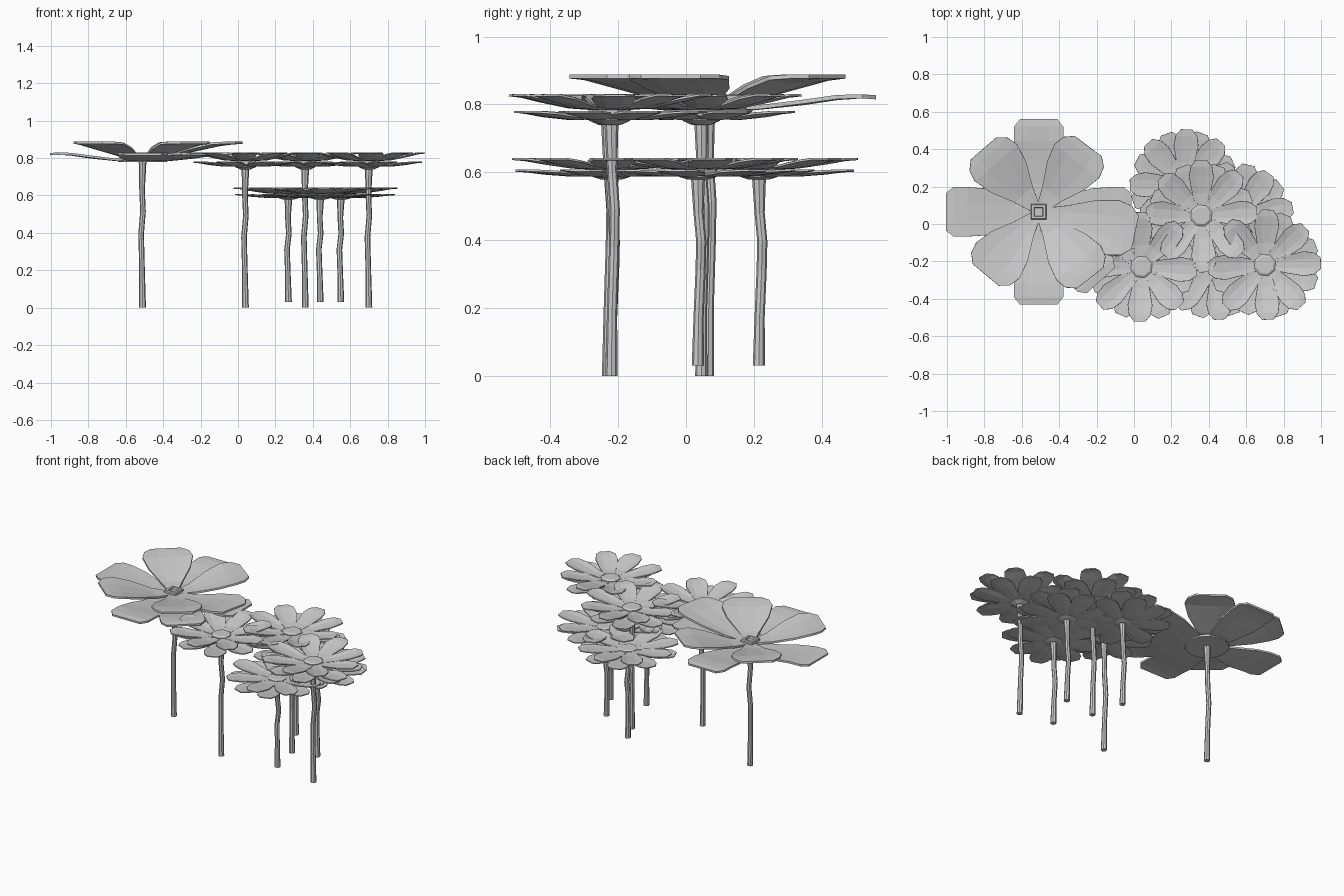
import bpy, bmesh, math, random
from mathutils import Vector

if "Cube" in bpy.data.objects:
    bpy.data.objects.remove(bpy.data.objects["Cube"])

random.seed(4)


def make_object(name, bm, thickness=0):
    bmesh.ops.recalc_face_normals(bm, faces=bm.faces)
    mesh = bpy.data.meshes.new(name)
    bm.to_mesh(mesh)
    bm.free()
    ob = bpy.data.objects.new(name, mesh)
    bpy.context.collection.objects.link(ob)
    if thickness:
        mod = ob.modifiers.new("thickness", "SOLIDIFY")
        mod.thickness = thickness
        mod.offset = 0
    return ob


def add_rings(bm, rings, n, turn=0):
    """Closed stack of n-sided rings: (x, y, z, radius)."""
    loops = [[bm.verts.new((x + r * math.cos(turn + math.tau * i / n),
                            y + r * math.sin(turn + math.tau * i / n), z))
              for i in range(n)] for x, y, z, r in rings]
    for a, b in zip(loops, loops[1:]):
        for i in range(n):
            j = (i + 1) % n
            bm.faces.new((a[i], a[j], b[j], b[i]))
    bm.faces.new(loops[0][::-1])
    bm.faces.new(loops[-1])


def add_petal(bm, centre, degrees, stations, length=1.0, zscale=1.0):
    """Petal strip with a centre crease: stations are (r, half width, z, edge lift)."""
    a = math.radians(degrees)
    out = Vector((math.cos(a), math.sin(a), 0))
    side = Vector((-math.sin(a), math.cos(a), 0))
    rows = []
    for r, w, z, lift in stations:
        rows.append([bm.verts.new(Vector(centre) + out * r * length + side * w * s
                     + Vector((0, 0, (z + lift * s * s) * zscale)))
                     for s in (-1, -0.4, 0.4, 1)])
    for p, q in zip(rows, rows[1:]):
        for i in range(3):
            bm.faces.new((p[i], p[i + 1], q[i + 1], q[i]))


def add_stem(name, x, y, z0, z1):
    # slightly wandering tapered stalk
    sway = [(0, 0, 0), (.25, -.003, .002), (.5, -.008, .008),
            (.65, .002, .010), (.8, -.003, .002), (1, 0, 0)]
    rings = [(x + dx, y + dy, z0 + (z1 - z0) * t,
              .018 if t < .1 else .015 if t < .9 else .021) for t, dx, dy in sway]
    bm = bmesh.new()
    add_rings(bm, rings, 8)
    make_object(name, bm)


# Big flower
bx, by = -.51, .065
add_stem("big_stem", bx, by, 0, .79)
upper = [(.03, .03, .803, 0), (.12, .065, .812, .004), (.24, .125, .842, .010),
         (.34, .15, .868, .010), (.40, .135, .878, .004), (.44, .09, .882, 0)]
lower = [(.03, .04, .788, 0), (.15, .085, .790, .002), (.28, .125, .803, .005),
         (.38, .132, .818, .004), (.455, .132, .824, 0), (.495, .10, .821, 0)]
bm = bmesh.new()
for ang, k in ((-12, 1.2), (53, 1), (131, 1.02), (230, 1), (308, 1.02)):
    add_petal(bm, (bx, by, 0), ang, upper, k)
make_object("big_upper_petals", bm, .012)
bm = bmesh.new()
for ang in (0, 90, 180, 270, 312):
    add_petal(bm, (bx, by, 0), ang, lower)
make_object("big_lower_petals", bm, .012)

# Big flower base dish and square centre frame
bm = bmesh.new()
add_rings(bm, [(bx, by, .778, .13), (bx, by, .79, .135)], 20)
make_object("big_base_dish", bm)
bm = bmesh.new()
add_rings(bm, [(bx, by, .795, .058), (bx, by, .822, .058), (bx, by, .828, .052),
               (bx, by, .828, .034), (bx, by, .815, .030)], 4, math.pi / 4)
make_object("big_centre", bm)

# Small flowers: x, y, stem bottom, petal bottom height, height scale, turn
small = [(.04, -.23, 0, .74, 1, 0), (.36, .045, 0, .74, 1, 0), (.70, -.22, 0, .74, 1, 0),
         (.27, .215, .03, .578, .7, 0), (.55, .035, .03, .578, .7, 12), (.44, -.22, .03, .578, .7, 0)]
top_petal = [(.03, .025, .045, 0), (.12, .048, .050, .008), (.21, .066, .068, .010),
             (.265, .058, .082, .006), (.302, .030, .087, 0)]
low_petal = [(.03, .025, .020, 0), (.12, .050, .016, .008), (.20, .068, .024, .010),
             (.255, .058, .034, .004), (.290, .032, .038, 0)]
for n, (x, y, z0, z, zs, turn) in enumerate(small, 1):
    add_stem(f"small_stem_{n}", x, y, z0, z + .015)
    bm = bmesh.new()
    for i in range(8):
        add_petal(bm, (x, y, z), -90 + 45 * i + turn + random.uniform(-4, 4),
                  top_petal, random.uniform(.96, 1.01), zs)
    make_object(f"small_upper_petals_{n}", bm, .006)
    bm = bmesh.new()
    for i in range(8):
        add_petal(bm, (x, y, z), -68 + 45 * i + turn + random.uniform(-4, 4),
                  low_petal, random.uniform(.96, 1.01), zs)
    make_object(f"small_lower_petals_{n}", bm, .006)
    # cup below the petals and faceted button on top
    bm = bmesh.new()
    add_rings(bm, [(x, y, z, .03), (x, y, z + .012 * zs, .058),
                   (x, y, z + .055 * zs, .06), (x, y, z + .062 * zs, .048)], 8, .3)
    make_object(f"small_centre_{n}", bm)
